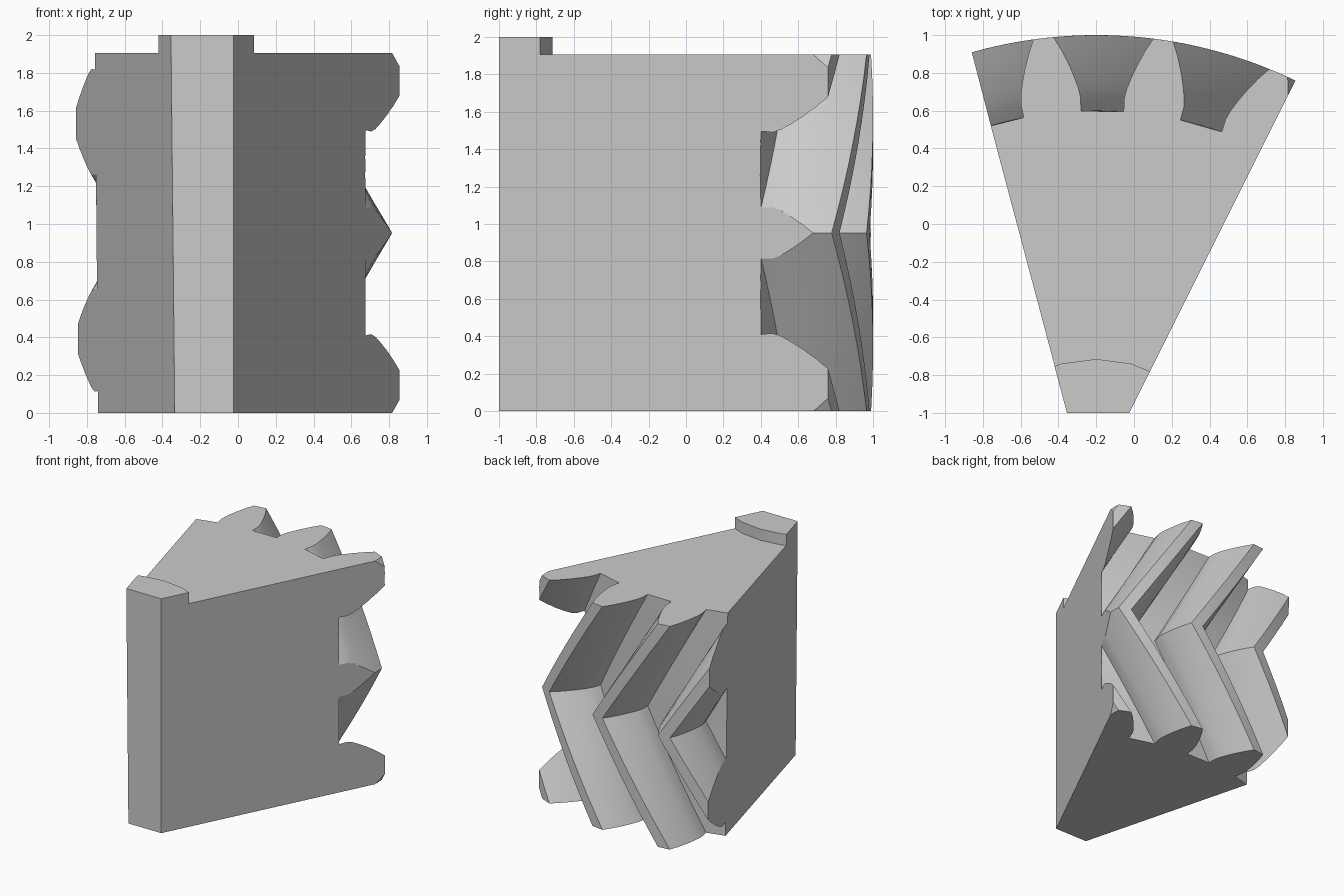
import bpy
import math

old = bpy.data.objects.get("Cube")
if old:
    bpy.data.objects.remove(old, do_unlink=True)

grey = bpy.data.materials.new("light_grey")
grey.use_nodes = True
COLOUR = (0.6, 0.6, 0.6, 1)
grey.diffuse_color = COLOUR
grey.node_tree.nodes["Principled BSDF"].inputs["Base Color"].default_value = COLOUR

AXIS = (-0.2, -1.43)           # gear axis in plan
HEIGHT, PITCH, MID_GAP = 1.905, 15, 0.9
STEPS = 16                     # layers along the herringbone
# one gap flank: radius, half angle in degrees
FLANK = [(2.43, 6.25), (2.36, 5.4), (2.28, 4.55), (2.21, 3.9), (2.15, 3.4), (2.1, 3.15), (2.03, 3.2)]


def polar(radius, degrees, z):
    a = math.radians(degrees)
    return (AXIS[0] + radius * math.sin(a), AXIS[1] + radius * math.cos(a), z)


def loft(name, rings):
    """Closed solid through rings of equal length, from bottom to top."""
    n = len(rings[0])
    faces = [list(range(n))[::-1], [(len(rings) - 1) * n + i for i in range(n)]]
    for k in range(len(rings) - 1):
        for i in range(n):
            j = (i + 1) % n
            faces.append([k * n + i, k * n + j, (k + 1) * n + j, (k + 1) * n + i])
    mesh = bpy.data.meshes.new(name)
    mesh.from_pydata([p for r in rings for p in r], [], faces)
    mesh.materials.append(grey)
    obj = bpy.data.objects.new(name, mesh)
    bpy.context.collection.objects.link(obj)
    return obj


# Toothed outline, going clockwise so that it is reversed when lofted
outline = [(0, 0)]
for tooth in range(-4, 4):
    centre = MID_GAP + tooth * PITCH
    outline += [(r, centre - a) for r, a in FLANK]
    outline += [(r, centre + a) for r, a in reversed(FLANK)]
    outline.append((FLANK[0][0], centre + PITCH / 2))
outline.reverse()

# Twist runs forward to mid height and back again
rings = []
for k in range(STEPS + 1):
    t = k / STEPS
    twist = PITCH * (1 - abs(2 * t - 1))
    rings.append([polar(r, a + twist, HEIGHT * t) for r, a in outline])
gear_segment = loft("gear_segment", rings)

# Faceted hub collar on top
hub_collar = loft("hub_collar", [[polar(0.715, -15 * i, z) for i in range(24)] for z in (HEIGHT, 2)])


def wedge_ring(z):
    lean = 0.01 * (2 - z)      # the left cut leans slightly
    return [(-0.355 + lean, -1, z), (-0.025, -1, z), (1.075, 1.2, z), (-0.94 + lean, 1.2, z)]


# Wedge that trims both parts to a slice
wedge = loft("wedge_cutter", [wedge_ring(-0.2), wedge_ring(2.2)])
wedge.hide_render = True
for part in (gear_segment, hub_collar):
    trim = part.modifiers.new("trim", "BOOLEAN")
    trim.operation, trim.solver, trim.object = "INTERSECT", "EXACT", wedge
    bpy.ops.object.select_all(action="DESELECT")
    part.select_set(True)
    bpy.context.view_layer.objects.active = part
    bpy.ops.object.modifier_apply(modifier="trim")
    bpy.ops.object.shade_smooth_by_angle(angle=math.radians(20))
bpy.data.objects.remove(wedge, do_unlink=True)
